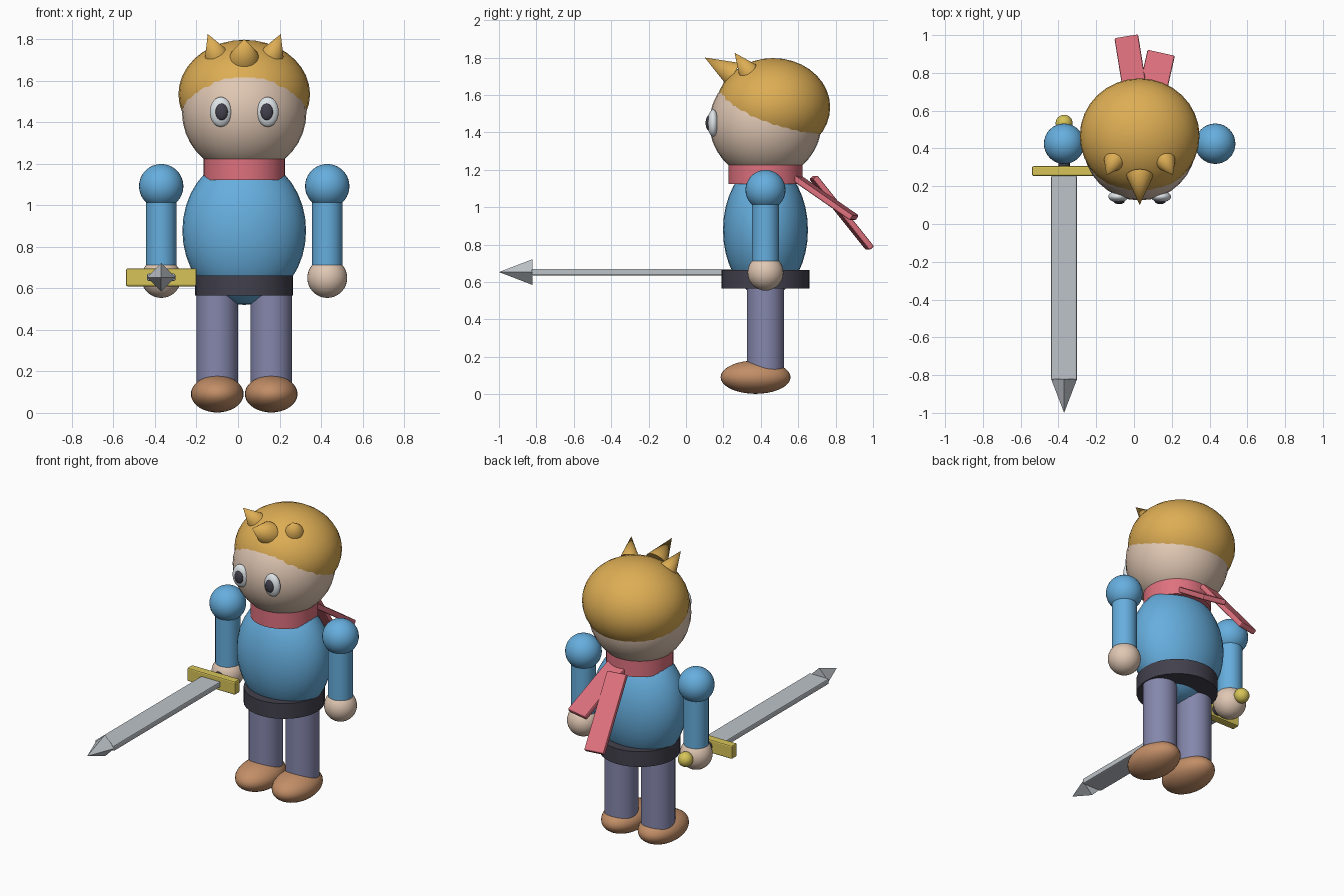
import bpy, math
from mathutils import Vector

if "Cube" in bpy.data.objects:
    bpy.data.objects.remove(bpy.data.objects["Cube"])

CX, CY = 0.03, 0.425  # centre line of the figure


def material(name, r, g, b):
    lin = [((c / 255 + 0.055) / 1.055) ** 2.4 for c in (r, g, b)]
    m = bpy.data.materials.new(name)
    m.diffuse_color = (*lin, 1)
    m.use_nodes = True
    m.node_tree.nodes["Principled BSDF"].inputs["Base Color"].default_value = m.diffuse_color
    return m


skin = material("skin", 224, 199, 179)
blond = material("golden_hair", 221, 173, 84)
blue = material("tunic_blue", 102, 174, 222)
red = material("scarf_red", 222, 113, 126)
dark = material("dark_charcoal", 66, 64, 76)
purple = material("trouser_purple", 133, 135, 172)
brown = material("shoe_brown", 194, 142, 103)
steel = material("steel", 190, 196, 202)
gold = material("gold", 214, 196, 88)
white = material("eye_white", 224, 230, 234)


def finish(name, mat, smooth=True):
    ob = bpy.context.object
    ob.name = name
    ob.data.materials.append(mat)
    bpy.ops.object.transform_apply(location=False, rotation=True, scale=True)
    if smooth:
        bpy.ops.object.shade_smooth_by_angle(angle=math.radians(40))
    return ob


def ball(name, mat, loc, size):
    bpy.ops.mesh.primitive_uv_sphere_add(segments=32, ring_count=18, radius=1, location=loc)
    bpy.context.object.scale = size if isinstance(size, tuple) else (size,) * 3
    return finish(name, mat)


def rod(name, mat, a, b, r1, r2=None, sides=32):
    """Cylinder or cone running from point a to point b."""
    a, b = Vector(a), Vector(b)
    bpy.ops.mesh.primitive_cone_add(vertices=sides, radius1=r1, radius2=r1 if r2 is None else r2,
                                    depth=(b - a).length, location=(a + b) / 2)
    bpy.context.object.rotation_euler = (b - a).to_track_quat('Z', 'Y').to_euler()
    return finish(name, mat)


def box(name, mat, loc, size, rot=(0, 0, 0), bevel=0.008):
    bpy.ops.mesh.primitive_cube_add(size=1, location=loc, rotation=rot)
    bpy.context.object.scale = size
    ob = finish(name, mat, False)
    mod = ob.modifiers.new("bevel", 'BEVEL')
    mod.width, mod.segments = bevel, 2
    return ob


# Torso, belt and scarf collar
ball("torso", blue, (CX, CY, 0.878), (0.298, 0.227, 0.358))
rod("belt", dark, (CX, CY, 0.565), (CX, CY, 0.663), 0.236)
rod("scarf_collar", red, (CX, CY, 1.123), (CX, CY, 1.24), 0.197)

# Scarf tails hanging behind
box("long_scarf_tail", red, (-0.015, 0.832, 0.97), (0.127, 0.49, 0.033), (math.radians(-51), 0, 0.16))
box("short_scarf_tail", red, (0.108, 0.745, 1.05), (0.148, 0.385, 0.033), (math.radians(-34), 0, -0.22))

# Head and hair cap
ball("head", skin, (CX, CY, 1.45), 0.3)
ball("hair_cap", blond, (CX, 0.466, 1.535), (0.317, 0.305, 0.262))
rod("middle_hair_spike", blond, (CX, 0.255, 1.71), (CX, 0.10, 1.80), 0.07, 0)

# Paired parts: left and right
for s, side in ((-1, "right"), (1, "left")):
    rod(side + "_hair_spike", blond, (CX + s * 0.137, 0.33, 1.73), (CX + s * 0.176, 0.26, 1.825), 0.054, 0)
    ball(side + "_eye", white, (CX + s * 0.113, 0.145, 1.45), (0.053, 0.03, 0.072))
    ball(side + "_pupil", dark, (CX + s * 0.109, 0.122, 1.45), (0.03, 0.017, 0.04))

    ax = CX + s * 0.4
    ball(side + "_shoulder", blue, (ax, CY, 1.092), 0.107)
    rod(side + "_arm", blue, (ax, CY, 1.09), (ax, CY, 0.71), 0.073)
    ball(side + "_hand", skin, (ax, CY, 0.65), 0.096)

    lx = CX + s * 0.13
    rod(side + "_leg", purple, (lx, CY, 0.10), (lx, CY, 0.60), 0.1)
    ball(side + "_shoe", brown, (lx, 0.372, 0.091), (0.127, 0.187, 0.089))

# Sword held in the right hand, pointing forward
SX, SZ = -0.37, 0.653
box("sword_blade", steel, (SX, -0.285, SZ), (0.137, 1.08, 0.035), bevel=0.007)
rod("sword_tip", steel, (SX, -0.82, SZ), (SX, -1.0, SZ), 0.069, 0, sides=4)
tip = bpy.context.object
tip.data.polygons.foreach_set("use_smooth", [len(p.vertices) == 3 for p in tip.data.polygons])
box("sword_guard", gold, (SX, 0.28, SZ), (0.34, 0.052, 0.086))
rod("sword_grip", dark, (SX, 0.29, SZ), (SX, 0.52, SZ), 0.031, sides=24)
ball("sword_pommel", gold, (SX, 0.533, SZ), 0.045)
